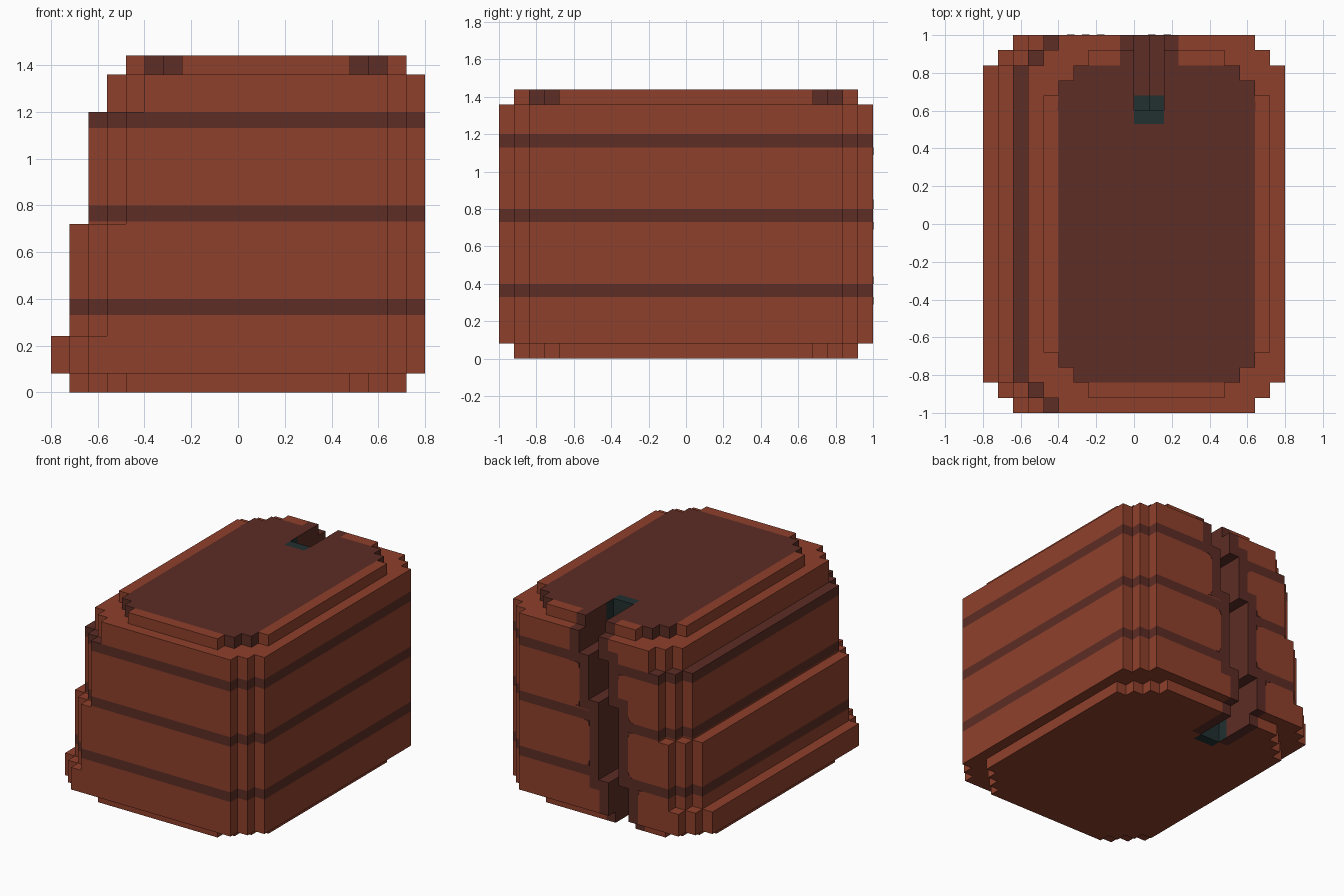
import bpy
import bmesh
from mathutils import Vector

cube = bpy.data.objects.get("Cube")
if cube:
    bpy.data.objects.remove(cube, do_unlink=True)

STEP = 0.08      # size of one stair step
PAINT = 0.075    # width of the dark border around the channel
EPS = 0.002


def material(name, rgb):
    m = bpy.data.materials.new(name)
    m.use_nodes = True
    m.diffuse_color = (*rgb, 1)
    m.node_tree.nodes["Principled BSDF"].inputs["Base Color"].default_value = (*rgb, 1)
    return m


MATS = [material("brick_red", (0.274, 0.051, 0.025)),
        material("dark_brown", (0.107, 0.026, 0.018)),
        material("dark_teal", (0.016, 0.029, 0.029))]
RED, BROWN, TEAL = range(3)

# Channel segments: bottom, top, lower x edge
CHANNEL = [(-0.1, 0.32, -0.24), (0.32, 0.88, -0.16), (0.88, 1.2, -0.08), (1.2, 1.6, 0.0)]
WIDTH, BACK = 0.16, 0.6
BANDS = [(0.33, 0.4), (0.73, 0.8), (1.13, 1.2)]


def prism(name, pts, place, lo, hi):
    """Extrude a flat outline; place(a, b, h) gives the 3D position."""
    bm = bmesh.new()
    rings = [[bm.verts.new(place(a, b, h)) for a, b in pts] for h in (lo, hi)]
    for ring in rings:
        bm.faces.new(ring)
    for i in range(len(pts)):
        j = (i + 1) % len(pts)
        bm.faces.new((rings[0][i], rings[0][j], rings[1][j], rings[1][i]))
    bmesh.ops.recalc_face_normals(bm, faces=bm.faces)
    me = bpy.data.meshes.new(name)
    bm.to_mesh(me)
    bm.free()
    for m in MATS:
        me.materials.append(m)
    ob = bpy.data.objects.new(name, me)
    bpy.context.collection.objects.link(ob)
    return ob


def stepped_outline(left, right, depth, n):
    """Rectangle whose four corners are cut by n stair steps."""
    corner = []
    for i in range(n + 1):
        corner.append((i * STEP, (n - i) * STEP))
        if i < n:
            corner.append(((i + 1) * STEP, (n - i) * STEP))
    back = [(right - a, depth - b) for a, b in corner]
    back += [(left + a, depth - b) for a, b in reversed(corner)]
    return back + [(x, -y) for x, y in reversed(back)]


def near_channel(x, z, grow):
    return any(x0 - grow < x < x0 + WIDTH + grow and z0 - grow < z < z1 + grow
               for z0, z1, x0 in CHANNEL)


def colour(c, n):
    x, y, z = c
    if 0.53 < y < 0.68 and near_channel(x, z, EPS):
        return TEAL
    if y > BACK - EPS and near_channel(x, z, PAINT + EPS):
        return BROWN
    if z > 1.37:    # dark deck inside the rim
        d = abs(y)
        wide = -0.4 - EPS < x < 0.64 + EPS and d < 0.76 + EPS
        narrow = -0.32 - EPS < x < 0.56 + EPS and d < 0.84 + EPS
        return BROWN if wide or narrow else RED
    if n.z > -0.5 and any(a < z < b + EPS for a, b in BANDS):
        return BROWN
    return RED


# Planes along which faces are split where the colour changes
cuts = {0: {-0.4, -0.32, 0.56, 0.64},
        1: {-0.84, -0.76, 0.53, BACK, 0.68, 0.76, 0.84},
        2: {z for band in BANDS for z in band}}
for z0, z1, x0 in CHANNEL:
    cuts[0] |= {x0 - PAINT, x0, x0 + WIDTH, x0 + WIDTH + PAINT}
    cuts[2] |= {z0 - PAINT, z0, z0 + PAINT}


def finish(ob, cutter):
    """Carve the channel, then split and colour the faces."""
    mod = ob.modifiers.new("channel", "BOOLEAN")
    mod.operation, mod.solver, mod.object = "DIFFERENCE", "EXACT", cutter
    dg = bpy.context.evaluated_depsgraph_get()
    dg.update()
    bm = bmesh.new()
    bm.from_object(ob, dg)
    ob.modifiers.clear()
    bmesh.ops.triangulate(bm, faces=bm.faces)
    for axis, values in cuts.items():
        no = Vector([float(k == axis) for k in range(3)])
        for v in sorted(values):
            geom = bm.verts[:] + bm.edges[:] + bm.faces[:]
            bmesh.ops.bisect_plane(bm, geom=geom, dist=1e-5, plane_co=no * v, plane_no=no)
    bm.normal_update()
    for f in bm.faces:
        f.material_index = colour(f.calc_center_median(), f.normal)
        f.smooth = False
    bmesh.ops.dissolve_limit(bm, angle_limit=0.01, verts=bm.verts[:], edges=bm.edges[:],
                             delimit={"MATERIAL"})
    bm.to_mesh(ob.data)
    bm.free()


# Zigzag channel cutter for the back
zigzag = [(x0, z) for z0, z1, x0 in CHANNEL for z in (z0, z1)]
zigzag += [(x + WIDTH, z) for x, z in reversed(zigzag)]
cutter = prism("channel_cutter", zigzag, lambda a, b, h: (a, h, b), BACK, 1.2)
cutter.hide_render = True

# Stacked courses: name, bottom, top, left edge, right edge, half depth, corner steps
for name, z0, z1, left, right, depth, n in [
        ("foot_plate", 0, 0.08, -0.72, 0.72, 0.92, 3),
        ("base_course", 0.08, 0.24, -0.8, 0.8, 1, 2),
        ("lower_course", 0.24, 0.72, -0.72, 0.8, 1, 2),
        ("upper_course", 0.72, 1.2, -0.64, 0.8, 1, 2),
        ("shoulder_course", 1.2, 1.36, -0.56, 0.8, 1, 2),
        ("top_plate", 1.36, 1.44, -0.48, 0.72, 0.92, 3)]:
    ob = prism(name, stepped_outline(left, right, depth, n), lambda a, b, h: (a, b, h), z0, z1)
    finish(ob, cutter)
bpy.data.objects.remove(cutter, do_unlink=True)

# Small dark plates that round the panel corners beside the channel
R = 0.04
for x, z, up in [(0.075, 0.4, 1), (0.075, 0.73, -1), (0.155, 0.81, 1), (0.155, 1.13, -1),
                 (-0.315, 0.33, -1), (-0.235, 0.4, 1), (-0.235, 0.73, -1),
                 (-0.235, 0.8, 1), (-0.155, 1.13, -1)]:
    side = 1 if x > 0 else -1
    pts = [(x, z), (x + side * R, z), (x + side * R * 0.3, z + up * R * 0.3), (x, z + up * R)]
    plate = prism("panel_corner", pts, lambda a, b, h: (a, h, b), 0.999, 1.002)
    for p in plate.data.polygons:
        p.material_index = BROWN
